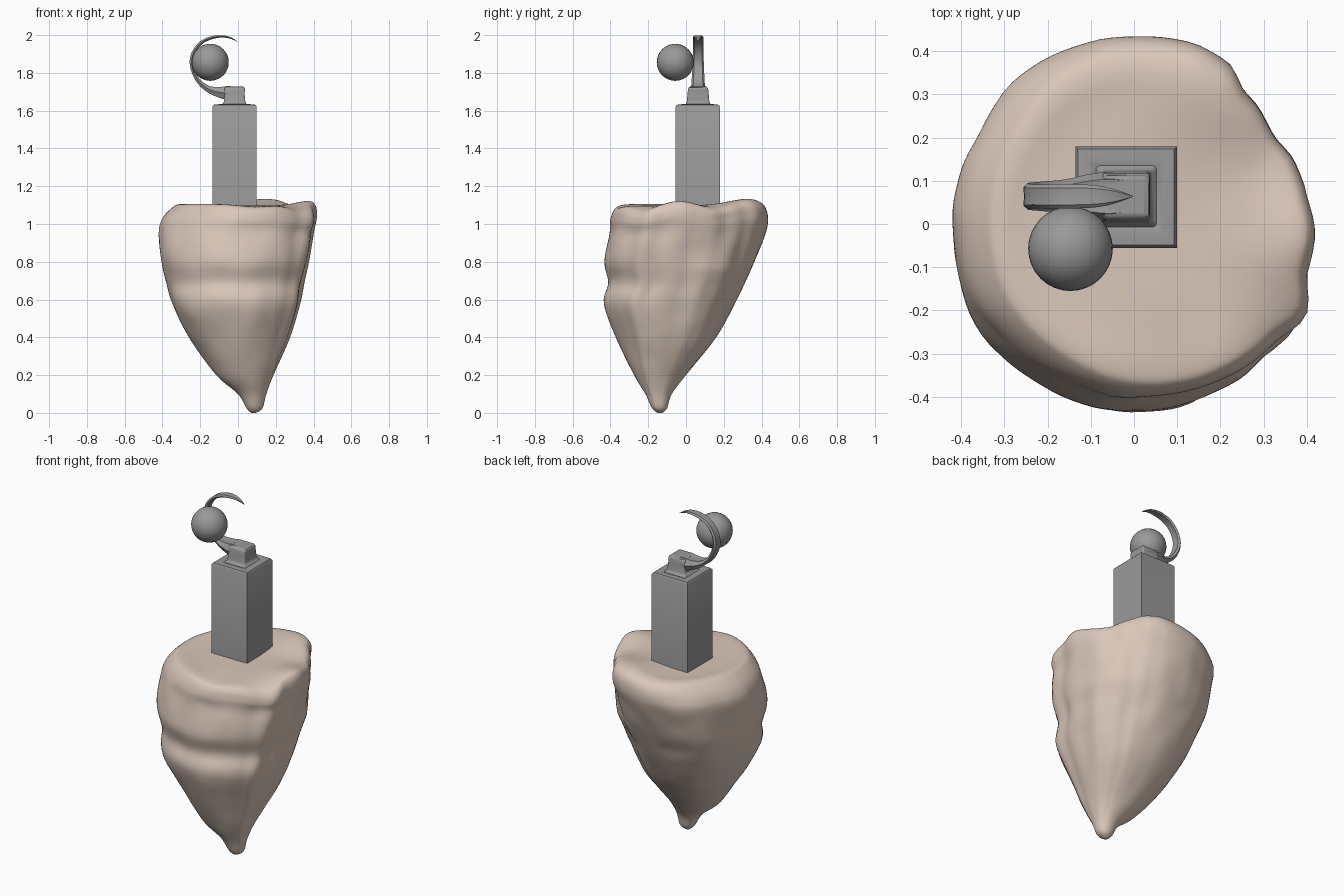
import bpy, bmesh, math
from mathutils import Vector, noise

if "Cube" in bpy.data.objects:
    bpy.data.objects.remove(bpy.data.objects["Cube"])


def material(name, rgb):
    m = bpy.data.materials.new(name)
    m.diffuse_color = (*rgb, 1)
    m.use_nodes = True
    m.node_tree.nodes["Principled BSDF"].inputs["Base Color"].default_value = m.diffuse_color
    return m


TAN = material("tan_stone", (0.70, 0.57, 0.485))
GREY = material("grey_metal", (0.32, 0.32, 0.32))


def finish(bm, name, mat, angle=40):
    bmesh.ops.recalc_face_normals(bm, faces=bm.faces)
    me = bpy.data.meshes.new(name)
    bm.to_mesh(me)
    bm.free()
    me.materials.append(mat)
    ob = bpy.data.objects.new(name, me)
    bpy.context.collection.objects.link(ob)
    bpy.context.view_layer.objects.active = ob
    ob.select_set(True)
    bpy.ops.object.shade_smooth_by_angle(angle=math.radians(angle))
    ob.select_set(False)
    return ob


def loft(bm, rings):
    vs = [[bm.verts.new(p) for p in r] for r in rings]
    n = len(vs[0])
    for a, b in zip(vs, vs[1:]):
        for i in range(n):
            j = (i + 1) % n
            bm.faces.new((a[i], a[j], b[j], b[i]))
    bm.faces.new(vs[0])
    bm.faces.new(vs[-1])


def spline(pts, k):
    """Smooth interpolation of equal-length tuples, k steps per span."""
    out = []
    for i in range(len(pts) - 1):
        p = [Vector(pts[min(max(i + d, 0), len(pts) - 1)]) for d in (-1, 0, 1, 2)]
        for s in range(k):
            t = s / k
            out.append(p[1] + 0.5 * t * (p[2] - p[0] + t * (2 * p[0] - 5 * p[1] + 4 * p[2] - p[3]
                       + t * (3 * (p[1] - p[2]) + p[3] - p[0]))))
    return out + [Vector(pts[-1])]


# Stone: height, then min and max in x and y
LEVELS = [(0.0, 0.07, 0.095, -0.15, -0.125), (0.025, 0.045, 0.13, -0.18, -0.10),
          (0.1, 0.0, 0.15, -0.215, -0.075), (0.2, -0.115, 0.188, -0.275, 0.0),
          (0.4, -0.26, 0.276, -0.372, 0.16), (0.58, -0.348, 0.33, -0.435, 0.26),
          (0.69, -0.38, 0.352, -0.412, 0.313), (0.8, -0.405, 0.376, -0.432, 0.362),
          (0.95, -0.42, 0.402, -0.405, 0.422), (1.03, -0.40, 0.418, -0.40, 0.434),
          (1.085, -0.35, 0.41, -0.38, 0.415), (1.105, -0.31, 0.37, -0.34, 0.365),
          (1.10, -0.22, 0.25, -0.22, 0.26), (1.098, -0.01, 0.01, -0.01, 0.01)]
# Outline radius by angle in degrees
OUTLINE = [(0, .412), (7, .40), (19, .392), (32, .375), (49, .388), (63, .428), (74, .438),
           (90, .435), (120, .432), (150, .416), (180, .42), (210, .427), (235, .42),
           (270, .43), (296, .433), (316, .437), (328, .46), (342, .418), (354, .42), (360, .412)]


def outline(deg):
    for (a, ra), (b, rb) in zip(OUTLINE, OUTLINE[1:]):
        if a <= deg <= b:
            t = (deg - a) / (b - a)
            return ra + (rb - ra) * t * t * (3 - 2 * t)


def bell(v, width):
    return math.exp(-(v / width) ** 2)


rings = []
N = 96
for z, x0, x1, y0, y1 in spline(LEVELS, 6):
    ring = []
    low = min(1, max(0, (1.04 - z) / 0.28))
    for i in range(N):
        a, deg = math.tau * i / N, 360 * i / N
        # Fuller shoulders at the back, below the rim
        s = outline(deg) / 0.425 + low * (0.16 * bell(deg - 37, 22) + 0.06 * bell(deg - 130, 25))
        s = 1 + (s - 1) * min(1, 0.3 + z)
        x = (x0 + x1) / 2 + (x1 - x0) / 2 * s * math.cos(a)
        y = (y0 + y1) / 2 + (y1 - y0) / 2 * s * math.sin(a)
        # Gentle chiselled dents
        fade = min(1, z / 0.25) * min(1, max(0, (1.09 - z) / 0.1))
        d = noise.noise(Vector((x * 5, y * 5, z * 4))) * 0.010
        d += noise.noise(Vector((x * 10 + 7, y * 10, z * 8))) * 0.005
        ring.append(Vector((x + math.cos(a) * d * fade, y + math.sin(a) * d * fade, z)))
    # Fit the ring to its exact width and depth
    for k, lo, hi in ((0, x0, x1), (1, y0, y1)):
        m0, m1 = min(p[k] for p in ring), max(p[k] for p in ring)
        for p in ring:
            p[k] = lo + (p[k] - m0) / (m1 - m0) * (hi - lo)
    # Raised rim at the back, knob on the right, dips between
    w = min(1, max(0, (z - 0.9) / 0.18))
    for p in ring:
        p.z += w * (0.028 * bell(math.hypot(p.x - 0.14, p.y - 0.31), 0.14)
                    + 0.018 * bell(math.hypot(p.x - 0.38, p.y + 0.04), 0.10)
                    - 0.02 * bell(math.hypot(p.x - 0.34, p.y - 0.16), 0.1)
                    - 0.04 * bell(math.hypot(p.x - 0.37, p.y + 0.27), 0.12)
                    - 0.015 * bell(math.hypot(p.x - 0.1, p.y + 0.36), 0.12))
    rings.append(ring)
bm = bmesh.new()
loft(bm, rings)
finish(bm, "stone", TAN, 60)


def square(cx, cy, hx, hy, z):
    return [(cx + sx * hx, cy + sy * hy, z) for sx, sy in ((-1, -1), (1, -1), (1, 1), (-1, 1))]


# Square post with a softened top edge
bm = bmesh.new()
loft(bm, [square(-0.018, 0.062, h, h, z) for h, z in
          ((0.117, 1.0), (0.117, 1.622), (0.111, 1.631), (0.085, 1.634), (0.075, 1.63))])
finish(bm, "post", GREY)

# Collar standing on the post
bm = bmesh.new()
loft(bm, [square(-0.018, 0.064, hx, hy, z) for hx, hy, z in
          ((0.075, 0.075, 1.625), (0.057, 0.06, 1.643), (0.053, 0.056, 1.69),
           (0.055, 0.053, 1.718), (0.047, 0.045, 1.728))])
ob = finish(bm, "collar", GREY)
bev = ob.modifiers.new("soft_edges", "BEVEL")
bev.width, bev.segments = 0.008, 2

# Curved hook: x, z, half thickness, half width along its path
PATH = [(0.02, 1.697, 0.026, 0.046), (-0.05, 1.694, 0.036, 0.056), (-0.10, 1.698, 0.028, 0.052),
        (-0.16, 1.716, 0.017, 0.039), (-0.215, 1.765, 0.011, 0.034),
        (-0.245, 1.84, 0.010, 0.031), (-0.236, 1.905, 0.010, 0.028),
        (-0.195, 1.96, 0.009, 0.028), (-0.14, 1.986, 0.008, 0.028),
        (-0.085, 1.993, 0.006, 0.025), (-0.04, 1.985, 0.004, 0.015), (-0.003, 1.966, 0.001, 0.001)]
path = spline(PATH, 4)
SECTION = ((-1, -0.7), (-0.8, 0), (-1, 0.7), (0, 1), (1, 0.7), (0.8, 0), (1, -0.7), (0, -1))
rings = []
for i, (x, z, t, w) in enumerate(path):
    a, b = path[max(i - 1, 0)], path[min(i + 1, len(path) - 1)]
    d = Vector((b[0] - a[0], 0, b[1] - a[1])).normalized()
    n = Vector((-d.z, 0, d.x))
    c = Vector((x, 0.064, z))
    rings.append([c + n * t * u + Vector((0, w * v, 0)) for u, v in SECTION])
bm = bmesh.new()
loft(bm, rings)
finish(bm, "hook", GREY)

# Ball beside the hook
bm = bmesh.new()
bmesh.ops.create_uvsphere(bm, u_segments=32, v_segments=16, radius=0.098)
bmesh.ops.translate(bm, verts=bm.verts, vec=(-0.147, -0.057, 1.856))
finish(bm, "ball", GREY)
